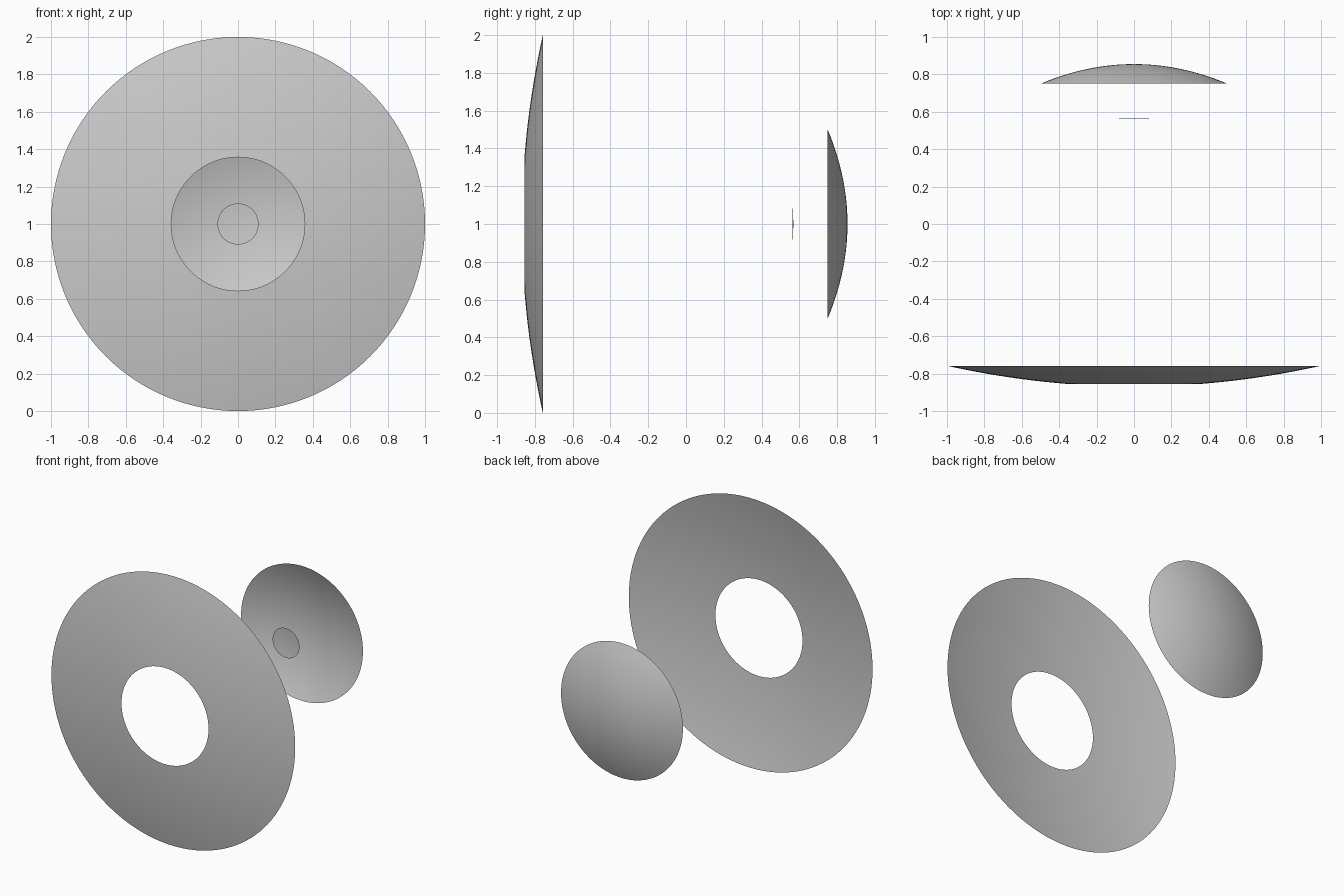
import bpy, bmesh, math

if "Cube" in bpy.data.objects:
    bpy.data.objects.remove(bpy.data.objects["Cube"])

SEGMENTS = 128
CENTRE_Z = 1.0


def dished_sheet(name, r_in, r_out, y_in, y_out, rings):
    """Thin paraboloid sheet around the y axis; a zero inner radius closes the centre."""
    bm = bmesh.new()
    curve = (y_out - y_in) / (r_out ** 2 - r_in ** 2)
    profile = []
    for i in range(rings + 1):
        r = r_in + (r_out - r_in) * i / rings
        y = y_in + curve * (r ** 2 - r_in ** 2)
        profile.append(bm.verts.new((r, y, CENTRE_Z)))
    edges = [bm.edges.new(pair) for pair in zip(profile, profile[1:])]
    bmesh.ops.spin(bm, geom=profile + edges, cent=(0, 0, CENTRE_Z), axis=(0, 1, 0),
                   angle=math.tau, steps=SEGMENTS)
    bmesh.ops.remove_doubles(bm, verts=bm.verts, dist=1e-5)
    bmesh.ops.recalc_face_normals(bm, faces=bm.faces)
    mesh = bpy.data.meshes.new(name)
    bm.to_mesh(mesh)
    bm.free()
    mesh.shade_smooth()
    obj = bpy.data.objects.new(name, mesh)
    bpy.context.collection.objects.link(obj)
    return obj


# Large ring mirror with its central hole, at the front
dished_sheet("primary_mirror", 0.357, 1.0, -0.855, -0.758, 16)

# Smaller bowl mirror at the back, hollow side to the front
dished_sheet("secondary_mirror", 0.0, 0.5, 0.855, 0.75, 16)

# Small, slightly curved focal disc between the mirrors
dished_sheet("focal_surface", 0.0, 0.11, 0.568, 0.563, 6)
